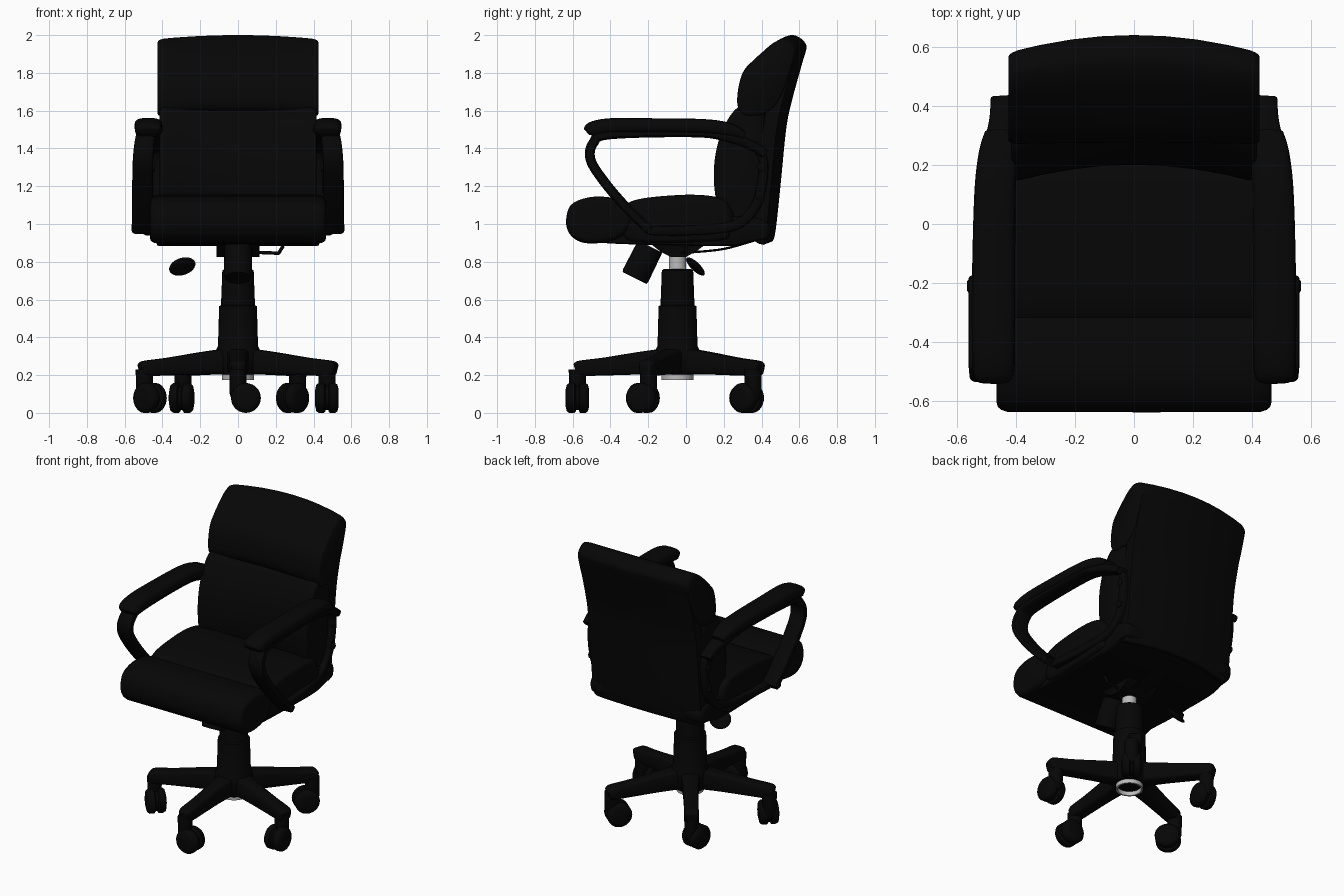
import bpy, bmesh, math
from mathutils import Vector, Matrix

if "Cube" in bpy.data.objects:
    bpy.data.objects.remove(bpy.data.objects["Cube"])

def material(name, rgb):
    m = bpy.data.materials.new(name)
    m.diffuse_color = (*rgb, 1)
    m.use_nodes = True
    m.node_tree.nodes["Principled BSDF"].inputs["Base Color"].default_value = m.diffuse_color
    return m

LEATHER = material("black leather", (0.002, 0.002, 0.002))
PLASTIC = material("black plastic", (0.0018, 0.0018, 0.0018))
METAL = material("light grey metal", (0.5, 0.5, 0.5))
HUB_Y = -0.045

def skin(name, rings, mat, closed=False, caps=True, angle=40):
    """Join equal-length rings of points into one surface."""
    bm = bmesh.new()
    vr = [[bm.verts.new(p) for p in r] for r in rings]
    n, m = len(vr[0]), len(vr)
    for i in range(m if closed else m - 1):
        a, b = vr[i], vr[(i + 1) % m]
        for j in range(n):
            k = (j + 1) % n
            bm.faces.new((a[j], a[k], b[k], b[j]))
    if caps and not closed:
        bm.faces.new(vr[0])
        bm.faces.new(vr[-1])
    bmesh.ops.recalc_face_normals(bm, faces=bm.faces[:])
    me = bpy.data.meshes.new(name)
    bm.to_mesh(me)
    bm.free()
    me.materials.append(mat)
    ob = bpy.data.objects.new(name, me)
    bpy.context.collection.objects.link(ob)
    bpy.ops.object.select_all(action='DESELECT')
    ob.select_set(True)
    bpy.context.view_layer.objects.active = ob
    bpy.ops.object.shade_smooth_by_angle(angle=math.radians(angle))
    return ob

def spline(pts, closed, steps=5):
    """Catmull-Rom through points of any dimension."""
    n, out = len(pts), []
    get = (lambda i: pts[i % n]) if closed else (lambda i: pts[min(max(i, 0), n - 1)])
    for i in range(n if closed else n - 1):
        p = [get(i + k) for k in (-1, 0, 1, 2)]
        for s in range(steps):
            t = s / steps
            out.append(tuple(0.5 * (2*b + (c-a)*t + (2*a-5*b+4*c-d)*t*t + (3*b-a-3*c+d)*t**3)
                             for a, b, c, d in zip(*p)))
    if not closed:
        out.append(tuple(pts[-1]))
    return out

def cushion(name, profile, w, mat, bow=(0.0, 0.0), drop=0.0, end=0.8, smooth=True):
    """Side profile (y, z) spread across x, rounded at both ends; bow = forward bend of (front, rear)."""
    prof = spline(profile, True) if smooth else profile
    cy = sum(p[0] for p in prof) / len(prof)
    cz = sum(p[1] for p in prof) / len(prof)
    y0, y1 = min(p[0] for p in prof), max(p[0] for p in prof)
    bend = lambda y: bow[0] + (bow[1] - bow[0]) * (y - y0) / (y1 - y0)
    half = [(1, end), (0.99, end + (1-end)*0.5), (0.965, end + (1-end)*0.8),
            (0.92, 1), (0.75, 1), (0.5, 1), (0.25, 1)]
    stations = [(-f, s) for f, s in half] + [(0, 1)] + [(f, s) for f, s in reversed(half)]
    rings = [[(f*w, cy + (y-cy)*s - bend(y)*f*f, cz + (z-cz)*s - drop*f*f) for y, z in prof]
             for f, s in stations]
    return skin(name, rings, mat, angle=50)

def sweep(name, pts, mat, closed=False, side=1, steps=6, power=0.5):
    """Rounded strap along points (y, z, x centre, half width, half thickness)."""
    path = spline(pts, closed, steps)
    n, rings = len(path), []
    for i, (y, z, x, hw, ht) in enumerate(path):
        a = path[(i-1) % n] if closed else path[max(i-1, 0)]
        b = path[(i+1) % n] if closed else path[min(i+1, n-1)]
        t = Vector((b[0]-a[0], b[1]-a[1])).normalized()
        ring = []
        for k in range(16):
            c, s = math.cos(k*math.pi/8), math.sin(k*math.pi/8)
            u = math.copysign(abs(c)**power, c) * hw
            v = math.copysign(abs(s)**power, s) * ht
            ring.append((side*(x+u), y - t.y*v, z + t.x*v))
        rings.append(ring)
    return skin(name, rings, mat, closed)

def lathe(name, profile, mat, matrix=Matrix(), closed=False, sides=32):
    """Turn (radius, height) points about the local z axis."""
    rings = [[matrix @ Vector((r*math.cos(k*math.tau/sides), r*math.sin(k*math.tau/sides), z))
              for k in range(sides)] for r, z in profile]
    return skin(name, rings, mat, closed)

def along(start, direction):
    return Matrix.Translation(start) @ Vector(direction).to_track_quat('Z', 'Y').to_matrix().to_4x4()

def rod(name, a, b, r, mat):
    a, b = Vector(a), Vector(b)
    return lathe(name, [(r, 0), (r, (b-a).length)], mat, along(a, b-a), sides=12)

# Seat: front roll, main pad, underside
cushion("seat_front_roll", [(-0.635, 1.01), (-0.61, 1.10), (-0.52, 1.14), (-0.42, 1.143), (-0.33, 1.12),
        (-0.28, 1.04), (-0.32, 0.95), (-0.42, 0.905), (-0.54, 0.90), (-0.61, 0.94)], 0.465, LEATHER)
cushion("seat_pad", [(-0.34, 1.07), (-0.30, 1.115), (-0.2, 1.14), (0, 1.155), (0.14, 1.147), (0.21, 1.12),
        (0.25, 1.05), (0.24, 0.96), (0.18, 0.91), (-0.2, 0.90), (-0.33, 0.93)], 0.455, LEATHER, end=0.85)
cushion("seat_underside", [(-0.5, 0.93), (-0.45, 0.90), (0, 0.885), (0.25, 0.885), (0.36, 0.91),
        (0.44, 0.93), (0.42, 1.02), (0.2, 1.04), (-0.45, 1.0)], 0.43, PLASTIC, end=0.9)

# Backrest: rear shell, lower cushion, headrest roll
cushion("back_shell", [(0.44, 0.91), (0.47, 0.94), (0.50, 1.2), (0.53, 1.5), (0.56, 1.65), (0.615, 1.85),
        (0.633, 1.92), (0.61, 1.965), (0.55, 1.94), (0.48, 1.65), (0.42, 1.3), (0.38, 1.03), (0.40, 0.94)],
        0.412, LEATHER, bow=(0.05, 0.055), drop=0.02, end=0.96)
cushion("back_cushion", [(0.20, 1.25), (0.215, 1.4), (0.26, 1.53), (0.33, 1.62), (0.43, 1.63), (0.47, 1.5),
        (0.45, 1.2), (0.40, 1.0), (0.29, 1.0), (0.22, 1.1)], 0.415, LEATHER, bow=(0.06, 0.06), end=0.88)
cushion("headrest", [(0.275, 1.68), (0.30, 1.80), (0.36, 1.87), (0.43, 1.93), (0.50, 1.98), (0.57, 2.0),
        (0.63, 1.96), (0.63, 1.9), (0.55, 1.7), (0.46, 1.61), (0.36, 1.59), (0.295, 1.61)],
        0.425, LEATHER, bow=(0.005, 0.06), drop=0.022, end=0.93)

# Arms: strap loop, wide in front and slim along the back and seat, with a padded top
loop = [(-0.19, 0.965, 0.505, 0.055, 0.026), (-0.31, 1.08, 0.505, 0.055, 0.026), (-0.43, 1.22, 0.505, 0.055, 0.026),
        (-0.505, 1.34, 0.503, 0.054, 0.026), (-0.49, 1.43, 0.495, 0.053, 0.026), (-0.40, 1.475, 0.485, 0.052, 0.026),
        (0.05, 1.485, 0.475, 0.052, 0.026), (0.22, 1.46, 0.465, 0.052, 0.026), (0.35, 1.415, 0.44, 0.05, 0.026),
        (0.42, 1.37, 0.435, 0.05, 0.024)]
bracket = [(0.38, 1.40, 0.42, 0.035, 0.02), (0.41, 1.33, 0.42, 0.032, 0.024), (0.40, 1.2, 0.42, 0.03, 0.026),
           (0.36, 1.08, 0.42, 0.03, 0.026), (0.25, 0.99, 0.43, 0.03, 0.026), (0, 0.965, 0.455, 0.03, 0.026),
           (-0.2, 0.965, 0.475, 0.03, 0.024)]
pad = [(-0.525, 1.485, 0.475, 0.055, 0.02), (-0.50, 1.50, 0.475, 0.07, 0.04), (-0.40, 1.518, 0.475, 0.073, 0.042),
       (-0.2, 1.52, 0.475, 0.073, 0.04), (0.1, 1.515, 0.47, 0.07, 0.04), (0.24, 1.495, 0.46, 0.065, 0.036),
       (0.31, 1.465, 0.455, 0.05, 0.02)]
for side, tag in ((1, "right"), (-1, "left")):
    sweep("arm_strap_" + tag, loop, PLASTIC, False, side)
    sweep("arm_bracket_" + tag, bracket, PLASTIC, False, side)
    sweep("arm_pad_" + tag, pad, LEATHER, False, side, power=0.65)
    for x, y, z in ((0.545, -0.21, 0.98), (0.44, 0.39, 1.15), (0.44, 0.40, 1.3)):
        lathe("arm_bolt_" + tag, [(0.025, 0), (0.025, 0.012), (0.015, 0.02)], PLASTIC,
              along((side*x, y, z), (side, 0, 0)), sides=16)

# Tilt mechanism, tension knob and levers
cushion("tilt_mechanism", [(-0.2, 0.905), (-0.13, 0.85), (-0.08, 0.825), (0.0, 0.825), (0.06, 0.86),
        (0.12, 0.905)], 0.115, PLASTIC, end=0.97, smooth=False)
lathe("tension_knob", [(0.07, 0), (0.072, 0.01), (0.075, 0.17), (0.07, 0.185)], PLASTIC,
      along((0, -0.19, 0.88), (0, -0.45, -0.9)))
sweep("back_support_bar", [(0.03, 0.85, 0, 0.06, 0.006), (0.2, 0.868, 0, 0.06, 0.006),
      (0.37, 0.915, 0, 0.06, 0.006)], PLASTIC)
lever = Matrix.Translation((-0.295, 0.05, 0.775)) @ Matrix.Rotation(math.radians(-18), 4, 'Y') \
    @ Matrix.Rotation(math.radians(-42), 4, 'X') @ Matrix.Diagonal((0.072, 0.065, 0.017, 1))
lathe("height_lever_paddle", [(math.sin(a*math.pi/12) + 0.001, -math.cos(a*math.pi/12)) for a in range(13)],
      PLASTIC, lever)
rod("tilt_lever_grip", (0.1, -0.02, 0.85), (0.22, 0.0, 0.845), 0.009, PLASTIC)
rod("tilt_lever_end", (0.215, 0.0, 0.845), (0.24, 0.0, 0.885), 0.009, PLASTIC)

# Column and gas lift
hub = Matrix.Translation((0, HUB_Y, 0))
lathe("column_cover", [(0.10, 0.203), (0.115, 0.22), (0.118, 0.33), (0.106, 0.355), (0.10, 0.565), (0.09, 0.57),
      (0.083, 0.755), (0.07, 0.762)], PLASTIC, hub)
lathe("gas_piston", [(0.045, 0.75), (0.045, 0.83)], METAL, hub)
lathe("hub_ring", [(0.085, 0.175), (0.085, 0.205), (0.074, 0.205), (0.074, 0.175)], METAL, hub, closed=True)

# Five-star base with twin-wheel casters, each swivelled its own way
leg = [(0.04, 0.275, 0, 0.062, 0.07), (0.2, 0.263, 0, 0.05, 0.06), (0.38, 0.246, 0, 0.046, 0.048),
       (0.50, 0.237, 0, 0.046, 0.042), (0.53, 0.233, 0, 0.042, 0.038), (0.543, 0.23, 0, 0.034, 0.028)]
swivels = [0, -90, -130, -100, -45]
for i, swivel in enumerate(swivels):
    spin = math.pi + i*math.tau/5
    ob = sweep("base_leg", leg, PLASTIC, power=0.38)
    ob.matrix_world = hub @ Matrix.Rotation(spin, 4, 'Z')
    reach = 0.53 if i == 0 else 0.495
    pivot = Vector((-math.sin(spin)*reach, math.cos(spin)*reach + HUB_Y, 0))
    if i in (2, 4):
        pivot.x += 0.025 * (1 if i == 2 else -1)
    lathe("caster_stem", [(0.03, 0.06), (0.044, 0.1), (0.046, 0.23)], PLASTIC, Matrix.Translation(pivot), sides=20)
    a = math.radians(swivel)
    trail = Vector((math.cos(a), math.sin(a), 0))
    axle = Vector((-trail.y, trail.x, 0))
    centre = pivot + trail*0.042 + Vector((0, 0, 0.079))
    lathe("caster_hood", [(0.064, -0.02), (0.064, 0.02)], PLASTIC, along(centre, axle), sides=24)
    for s in (1, -1):
        lathe("caster_wheel", [(0.07, 0.008), (0.079, 0.015), (0.079, 0.044), (0.07, 0.056), (0.045, 0.062)],
              PLASTIC, along(centre, axle*s), sides=28)
